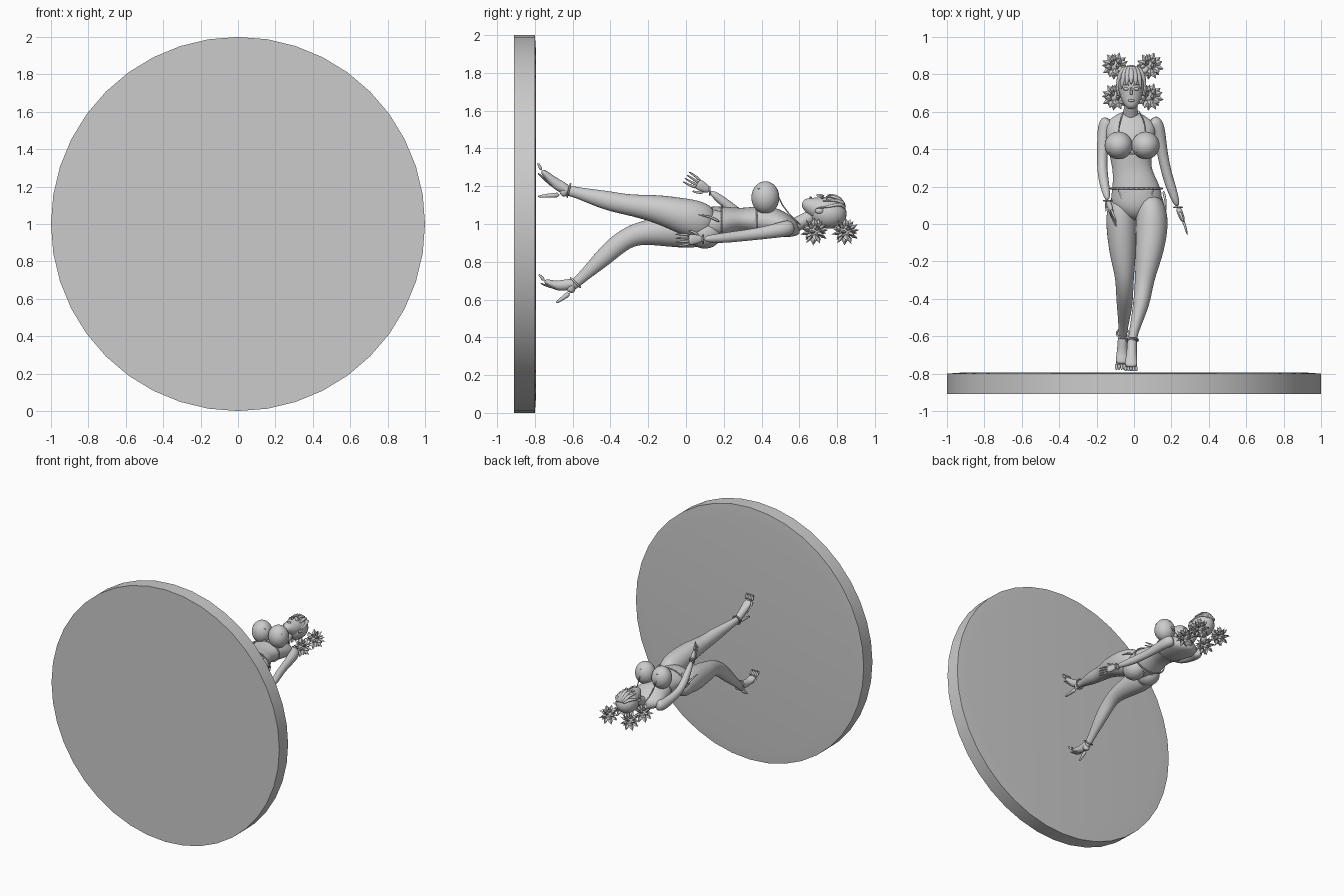
import bpy, bmesh, math
from mathutils import Vector, Matrix

if "Cube" in bpy.data.objects:
    bpy.data.objects.remove(bpy.data.objects["Cube"])

clay = bpy.data.materials.new("grey clay")
clay.use_nodes = True
clay.diffuse_color = (.6, .6, .6, 1)
clay.node_tree.nodes["Principled BSDF"].inputs["Base Color"].default_value = clay.diffuse_color


def finish(name, bm, levels=0, sharp=False):
    """Turn a bmesh into a named, shaded object."""
    bmesh.ops.recalc_face_normals(bm, faces=bm.faces)
    mesh = bpy.data.meshes.new(name)
    bm.to_mesh(mesh)
    bm.free()
    mesh.materials.append(clay)
    obj = bpy.data.objects.new(name, mesh)
    bpy.context.collection.objects.link(obj)
    mesh.polygons.foreach_set("use_smooth", [True] * len(mesh.polygons))
    if sharp:
        bpy.ops.object.select_all(action='DESELECT')
        obj.select_set(True)
        bpy.context.view_layer.objects.active = obj
        bpy.ops.object.shade_smooth_by_angle(angle=math.radians(30))
    if levels:
        obj.modifiers.new("smooth", 'SUBSURF').levels = levels
        obj.modifiers["smooth"].render_levels = levels
    return obj


def loft(name, rings, sides=12, levels=2, sharp=False):
    """Skin elliptical rings (x, y, z, half width, half depth) along a path."""
    bm = bmesh.new()
    centres = [Vector(r[:3]) for r in rings]
    loops = []
    for i, ring in enumerate(rings):
        along = (centres[min(i + 1, len(rings) - 1)] - centres[max(i - 1, 0)]).normalized()
        across = Vector((1, 0, 0))
        across = (across - along * across.dot(along)).normalized()
        depth = along.cross(across)
        turns = [math.tau * k / sides for k in range(sides)]
        loops.append([bm.verts.new(centres[i] + across * ring[3] * math.cos(t)
                                   + depth * ring[4] * math.sin(t)) for t in turns])
    for low, high in zip(loops, loops[1:]):
        for k in range(sides):
            n = (k + 1) % sides
            bm.faces.new((low[k], low[n], high[n], high[k]))
    bm.faces.new(loops[0])
    bm.faces.new(loops[-1])
    return finish(name, bm, levels, sharp)


def tube(name, points, radius, tip=None):
    """Thin round cord or finger through the points."""
    tip = tip or radius
    last = len(points) - 1
    return loft(name, [(*p, *[radius + (tip - radius) * i / last] * 2)
                       for i, p in enumerate(points)], 8, 1)


def ball(name, centre, scale):
    bm = bmesh.new()
    bmesh.ops.create_uvsphere(bm, u_segments=28, v_segments=18, radius=1,
                              matrix=Matrix.LocRotScale(Vector(centre), None, Vector(scale)))
    return finish(name, bm)


def band(name, centre, half_width, half_depth, tilt=0, thick=.005):
    """Closed strap around a limb, lying across the y axis."""
    bm = bmesh.new()
    turn = Matrix.Translation(centre) @ Matrix.Rotation(tilt, 4, 'X')
    grid = []
    for k in range(32):
        t = math.tau * k / 32
        spot = Vector((math.cos(t) * half_width, 0, math.sin(t) * half_depth))
        out = spot.normalized()
        grid.append([bm.verts.new(turn @ (spot + out * thick * math.cos(a) + Vector((0, thick * math.sin(a), 0))))
                     for a in [math.tau * j / 6 for j in range(6)]])
    for k in range(32):
        for j in range(6):
            n, m = (k + 1) % 32, (j + 1) % 6
            bm.faces.new((grid[k][j], grid[n][j], grid[n][m], grid[k][m]))
    return finish(name, bm)


def patch(name, corners, target):
    """Cloth panel wrapped closely on a body part."""
    bm = bmesh.new()
    a, b, c, d = map(Vector, corners)
    rows = [[bm.verts.new(a.lerp(b, u / 10).lerp(d.lerp(c, u / 10), v / 10))
             for u in range(11)] for v in range(11)]
    for v in range(10):
        for u in range(10):
            bm.faces.new((rows[v][u], rows[v][u + 1], rows[v + 1][u + 1], rows[v + 1][u]))
    obj = finish(name, bm)
    wrap = obj.modifiers.new("wrap", 'SHRINKWRAP')
    wrap.target, wrap.offset = target, .003
    obj.modifiers.new("cloth", 'SOLIDIFY').thickness = .004


# Round stand, upright on its edge
loft("stand", [(0, -.91, 1, 1, 1), (0, -.8, 1, 1, 1), (0, -.793, 1, .9, .9)], 40, 0, True)

# Torso, neck and rounded body forms
torso = loft("torso", [
    (.01, .02, .98, .05, .05), (.015, .08, .99, .14, .1), (.015, .16, 1, .145, .1),
    (0, .23, 1.02, .12, .075), (-.012, .3, 1.02, .105, .065), (-.018, .38, 1.02, .12, .08),
    (-.02, .46, 1.01, .135, .085), (-.02, .53, .99, .145, .065), (-.02, .57, .98, .1, .05),
    (-.018, .6, .99, .045, .045)])
loft("neck", [(-.018, .55, .98, .05, .045), (-.018, .61, 1.01, .036, .036), (-.016, .68, 1.05, .04, .04)])
for side, sx in (("left", 1), ("right", -1)):
    mid = -.01 + .072 * sx
    bust = ball(side + "_bust", (mid, .42, 1.14), (.075, .074, .086))
    ball(side + "_buttock", (.015 + .065 * sx, .1, .95), (.08, .09, .08))
    patch(side + "_cup", [(mid - .06, .38, 1.19), (mid + .06, .38, 1.19),
                          (mid + .005, .48, 1.19), (mid - .005, .48, 1.19)], bust)
    tube(side + "_neck_strap", [(mid, .47, 1.19), (mid, .51, 1.09), (-.01 + .06 * sx, .57, 1.03),
                                (-.015 + .035 * sx, .61, .99)], .004)
    tube(side + "_hip_tie", [(.01 + .145 * sx, .18, 1.01), (.01 + .16 * sx, .13, 1.04),
                             (.01 + .16 * sx, .06, 1.05)], .009, .004)
patch("brief_front", [(-.1, .19, 1.09), (.12, .19, 1.09), (.03, .03, 1.03), (-.01, .03, 1.03)], torso)
patch("brief_back", [(-.1, .19, .91), (.12, .19, .91), (.03, .03, .93), (-.01, .03, .93)], torso)
band("waist_strap", (.012, .19, 1.005), .138, .094)
band("chest_strap", (-.017, .375, 1.02), .118, .079)

# Legs: the left steps forward, the right trails
loft("left_leg", [
    (.08, .15, 1, .06, .08), (.095, .06, 1.02, .09, .11), (.095, -.04, 1.05, .09, .095),
    (.08, -.17, 1.085, .075, .075), (.055, -.3, 1.1, .052, .056), (.045, -.4, 1.12, .048, .055),
    (.02, -.5, 1.145, .036, .042), (-.005, -.59, 1.17, .024, .028), (-.01, -.64, 1.18, .025, .03)])
loft("right_leg", [
    (-.06, .15, .98, .06, .08), (-.07, .06, .97, .085, .1), (-.065, -.04, .965, .085, .095),
    (-.06, -.17, .96, .072, .075), (-.05, -.28, .945, .052, .058), (-.05, -.36, .895, .048, .056),
    (-.05, -.44, .82, .044, .05), (-.055, -.52, .745, .03, .034), (-.06, -.58, .69, .024, .027),
    (-.06, -.61, .665, .024, .027)])


def foot(side, rings, heel_tip, strap_tilt, toe_dir):
    loft(side + "_foot", rings)
    heel, ankle, front = Vector(rings[0][:3]), Vector(rings[1][:3]), Vector(rings[-1][:3])
    tube(side + "_shoe_heel", [heel, heel.lerp(Vector(heel_tip), .5), heel_tip], .018, .006)
    for i in range(5):
        base = front + Vector(((i - 2) * .014, 0, 0))
        tube(side + "_toe_" + str(i + 1), [base, base + Vector(toe_dir) * .5, base + Vector(toe_dir)], .01, .006)
    band(side + "_ankle_strap", rings[2][:3], .032, .036, strap_tilt)
    # Thin sole following the underside of the foot
    under = Vector((0, -.022, -.012))
    loft(side + "_sole", [(*(Vector(r[:3]) + under), r[3], .005) for r in rings[3:]], 12, 1)


foot("left", [(-.01, -.665, 1.155, .02, .02), (-.01, -.64, 1.175, .026, .032), (-.01, -.62, 1.178, .026, .03),
              (-.012, -.68, 1.205, .028, .032), (-.015, -.73, 1.25, .033, .022), (-.016, -.765, 1.285, .036, .014)],
     (-.01, -.79, 1.145), -.25, (0, -.02, .04))
foot("right", [(-.06, -.615, .635, .02, .02), (-.06, -.61, .665, .026, .032), (-.06, -.585, .69, .026, .03),
               (-.062, -.66, .67, .028, .032), (-.064, -.71, .68, .033, .022), (-.066, -.75, .7, .036, .014)],
     (-.06, -.69, .58), .8, (0, -.03, .035))


# Arms and hands
def arm(side, rings, reach, inward):
    loft(side + "_arm", rings)
    wrist, reach = Vector(rings[-1][:3]), Vector(reach)
    across = Vector((inward, 0, 0)).cross(reach).normalized()
    knuckle = wrist + reach * .45
    loft(side + "_palm", [(*wrist, .016, .016), (*wrist.lerp(knuckle, .5), .016, .026),
                          (*knuckle, .014, .03), (*(knuckle + reach * .08), .008, .024)])
    for i in range(4):
        spread = across * (i - 1.5)
        root = knuckle + spread * .014
        bend = root + reach * .3 + spread * .006
        tube(side + "_finger_" + str(i + 1), [root, bend, bend + reach * .28 + Vector((inward * .006, 0, 0))],
             .009, .004)
    thumb = wrist + reach * .15 + across * .02
    tube(side + "_thumb", [thumb, thumb + reach * .2 + across * .022, thumb + reach * .4 + across * .028], .01, .005)
    band(side + "_bracelet", wrist, .021, .021)


arm("left", [(.09, .56, .985, .04, .04), (.125, .53, .975, .042, .045), (.14, .45, .96, .033, .037),
             (.155, .36, .945, .029, .032), (.175, .27, .935, .028, .03), (.2, .19, .925, .028, .028),
             (.235, .09, .92, .017, .018)], (.055, -.145, -.005), -1)
arm("right", [(-.13, .56, .985, .04, .04), (-.155, .53, .975, .042, .045), (-.165, .45, .99, .033, .037),
              (-.17, .36, 1.01, .029, .032), (-.17, .29, 1.04, .028, .03), (-.16, .22, 1.1, .028, .028),
              (-.14, .125, 1.175, .017, .018)], (.04, -.125, .075), 1)

# Head and face
loft("head", [(-.015, .615, 1.115, .018, .018), (-.015, .64, 1.105, .042, .038), (-.015, .68, 1.085, .062, .06),
              (-.015, .74, 1.075, .072, .076), (-.015, .8, 1.07, .064, .068), (-.015, .835, 1.065, .035, .04)])
tube("nose", [(-.015, .735, 1.148), (-.015, .705, 1.155), (-.015, .69, 1.15)], .005, .009)
ball("lips", (-.015, .66, 1.139), (.017, .007, .008))
for side, sx in (("left", 1), ("right", -1)):
    ball(side + "_eye", (-.015 + .028 * sx, .722, 1.139), (.015, .008, .007))
    ball(side + "_ear", (-.015 + .07 * sx, .705, 1.07), (.01, .022, .015))
    tube(side + "_brow", [(-.015 + x * sx, y, z) for x, y, z in
                          ((.01, .742, 1.149), (.028, .75, 1.143), (.046, .742, 1.13))], .004, .002)

# Hair: cap, fringe locks and four spiky bunches
ball("hair_cap", (-.015, .755, 1.055), (.08, .095, .08))
for i in range(7):
    x = (i - 3) / 3
    loft("fringe_lock_" + str(i + 1), [
        (-.015 + x * .02, .845, 1.08, .012, .01), (-.015 + x * .05, .82, 1.135 - x * x * .025, .018, .012),
        (-.015 + x * .068, .775, 1.155 - x * x * .06, .015, .009),
        (-.015 + x * .078, .745 - x * x * .06, 1.152 - x * x * .07, .004, .003)], 8, 1)


def bunch(name, centre):
    """Hair bunch of flattened, pointed leaves over a small core."""
    bm = bmesh.new()
    bmesh.ops.create_icosphere(bm, subdivisions=2, radius=.035, matrix=Matrix.Translation(centre))
    count = 26
    for i in range(count):
        h = 1 - 2 * (i + .5) / count
        r, t = math.sqrt(1 - h * h), i * 2.4
        aim = Vector((r * math.cos(t), r * math.sin(t), h))
        pose = Matrix.Translation(Vector(centre) + aim * .048) @ aim.to_track_quat('Z', 'Y').to_matrix().to_4x4()
        for radius, tip, length, shift in ((.008, .017, .026, -.013), (.017, 0, .028, .014)):
            bmesh.ops.create_cone(bm, cap_ends=True, segments=4, radius1=radius, radius2=tip, depth=length,
                                  matrix=pose @ Matrix.Translation((0, 0, shift)) @ Matrix.Diagonal((1, .6, 1, 1)))
    finish(name, bm, 0, True)


for side, x in (("left", .085), ("right", -.1)):
    for level, y in (("upper", .845), ("lower", .68)):
        bunch(side + "_" + level + "_hair_bunch", (x, y, .96))
        tube(side + "_" + level + "_hair_tie", [(x * .5, y * .6 + .3, 1.01), (x, y, .96)], .02)
